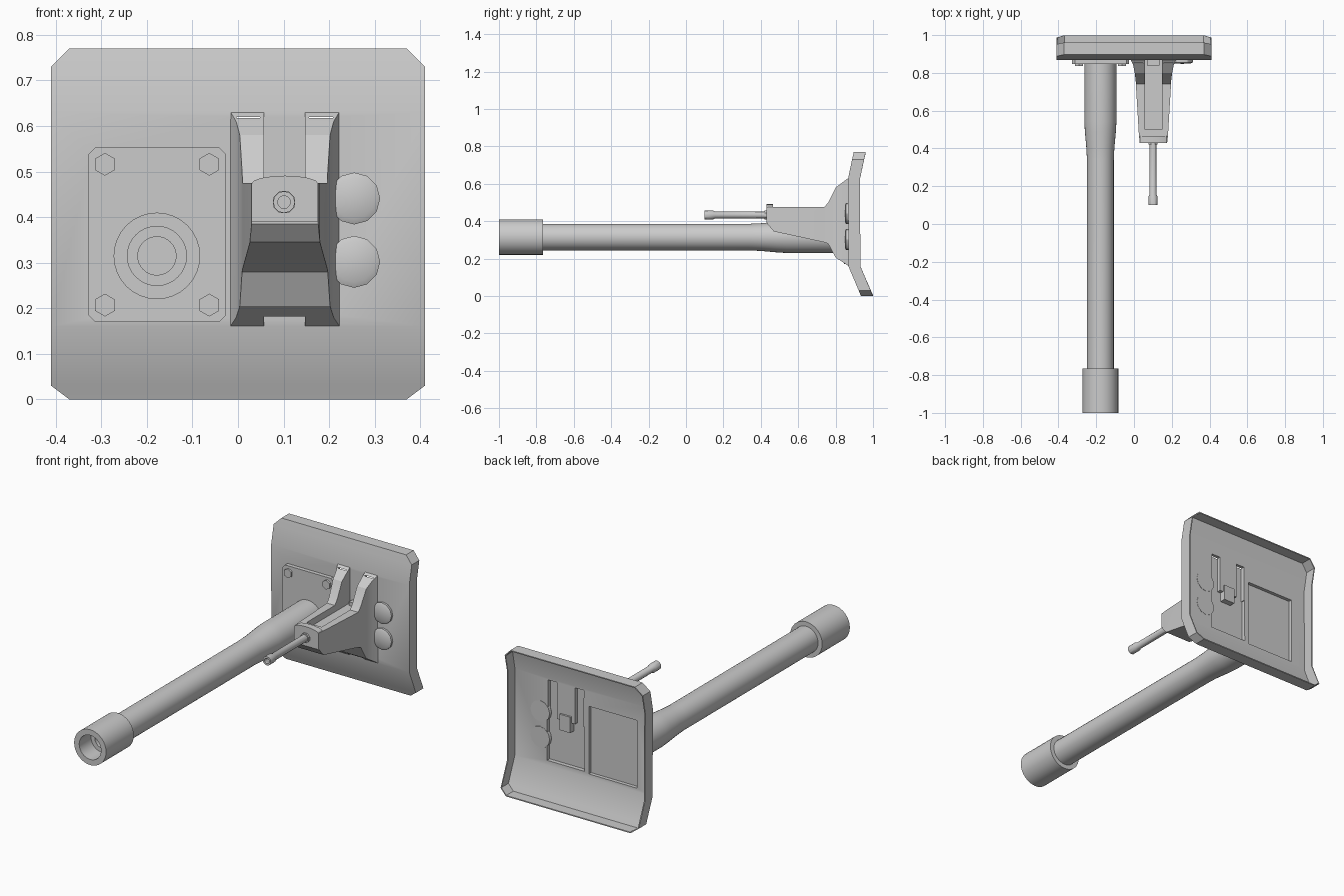
import bpy, bmesh, math

if "Cube" in bpy.data.objects:
    bpy.data.objects.remove(bpy.data.objects["Cube"])

grey = bpy.data.materials.new("plain grey")
grey.diffuse_color = (0.6, 0.6, 0.6, 1)
grey.use_nodes = True
grey.node_tree.nodes["Principled BSDF"].inputs["Base Color"].default_value = grey.diffuse_color


def finish(bm, name):
    bmesh.ops.remove_doubles(bm, verts=bm.verts, dist=0.0002)
    bmesh.ops.recalc_face_normals(bm, faces=bm.faces)
    me = bpy.data.meshes.new(name)
    bm.to_mesh(me)
    bm.free()
    me.materials.append(grey)
    ob = bpy.data.objects.new(name, me)
    bpy.context.collection.objects.link(ob)
    return ob


def activate(ob):
    bpy.ops.object.select_all(action='DESELECT')
    ob.select_set(True)
    bpy.context.view_layer.objects.active = ob


def smooth(ob, angle=30):
    activate(ob)
    bpy.ops.object.shade_smooth_by_angle(angle=math.radians(angle))
    return ob


def prism(name, outline, y0, y1):
    """Extrude an x/z outline from y0 to y1."""
    bm = bmesh.new()
    a = [bm.verts.new((x, y0, z)) for x, z in outline]
    b = [bm.verts.new((x, y1, z)) for x, z in outline]
    bm.faces.new(a)
    bm.faces.new(b[::-1])
    for i in range(len(a)):
        j = (i + 1) % len(a)
        bm.faces.new((a[i], b[i], b[j], a[j]))
    return finish(bm, name)


def box(name, x0, x1, y0, y1, z0, z1):
    return prism(name, [(x0, z0), (x1, z0), (x1, z1), (x0, z1)], y0, y1)


def ngon(x, z, r, n, turn=0.0):
    return [(x + r * math.cos(turn + math.tau * i / n),
             z + r * math.sin(turn + math.tau * i / n)) for i in range(n)]


def lathe(name, x, z, profile, n):
    """Turn an (r, y) profile around a line along y."""
    bm = bmesh.new()
    rings = [[bm.verts.new((px, y, pz)) for px, pz in ngon(x, z, max(r, 1e-6), n)]
             for r, y in profile]
    for a, b in zip(rings, rings[1:]):
        for i in range(n):
            j = (i + 1) % n
            bm.faces.new((a[i], a[j], b[j], b[i]))
    return smooth(finish(bm, name))


def cut(ob, cutters):
    for c in cutters:
        m = ob.modifiers.new("cut", 'BOOLEAN')
        m.operation = 'DIFFERENCE'
        m.solver = 'EXACT'
        m.object = c
        activate(ob)
        bpy.ops.object.modifier_apply(modifier=m.name)
        bpy.data.objects.remove(c)


# Openings behind the bracket: body and the two upright arms
def bracket_openings(y0):
    return [box("cutter", x0, x1, y0, 1.1, z0, z1) for x0, x1, z0, z1 in
            ((-0.008, 0.214, 0.187, 0.425), (-0.003, 0.048, 0.42, 0.62),
             (0.156, 0.209, 0.42, 0.62))]


# Back panel: bent sheet with chamfered corners and a rim folded backward
rows = [(0, .935, .37), (.03, .923, .41), (.16, .868, .41),
        (.63, .867, .41), (.73, .888, .41), (.77, .897, .37)]
bm = bmesh.new()
left = [bm.verts.new((-w, y, z)) for z, y, w in rows]
right = [bm.verts.new((w, y, z)) for z, y, w in rows]
for i in range(len(rows) - 1):
    bm.faces.new((left[i], right[i], right[i + 1], left[i + 1]))
rim = left + right[::-1]
back = [bm.verts.new((v.co.x, v.co.y + 0.064, v.co.z)) for v in rim]
for i in range(len(rim)):
    j = (i + 1) % len(rim)
    bm.faces.new((rim[i], rim[j], back[j], back[i]))
panel = finish(bm, "back_panel")
sol = panel.modifiers.new("thickness", 'SOLIDIFY')
sol.thickness = 0.006
sol.offset = -1
activate(panel)
bpy.ops.object.modifier_apply(modifier=sol.name)
cut(panel, bracket_openings(0.8) + [box("cutter", -.32, -.034, .8, 1.1, .18, .543)])
smooth(panel, 25)

# Mounting plate, hollow from behind, with four hex bolts
c = 0.015
x0, x1, z0, z1 = -.328, -.026, .17, .553
mount = prism("mounting_plate", [(x0 + c, z0), (x1 - c, z0), (x1, z0 + c), (x1, z1 - c),
                                 (x1 - c, z1), (x0 + c, z1), (x0, z1 - c), (x0, z0 + c)],
              .846, .8685)
cut(mount, [box("cutter", -.32, -.034, .853, 1.0, .18, .543)])
for bx in (-.292, -.063):
    for bz in (.207, .516):
        prism("hex_bolt", ngon(bx, bz, .025, 6, math.pi / 6), .836, .848)

# Long tube with swollen root, end collar and stepped bore
lathe("long_tube", -.178, .315,
      [(0, -.6), (.042, -.6), (.042, -.9), (.065, -.9), (.065, -1), (.095, -1),
       (.095, -.765), (.071, -.765), (.071, .34), (.074, .40), (.082, .49), (.085, .54),
       (.085, .849), (0, .849)], 32)

# Bracket: stations along y giving underside, top and half width
stations = [(.435, .385, .475, .073), (.47, .345, .475, .077), (.74, .287, .475, .093),
            (.76, .28, .50, .094), (.80, .205, .58, .099), (.84, .18, .61, .107),
            (.8695, .16, .632, .12)]
cx = 0.103
bm = bmesh.new()
rings = [[bm.verts.new(p) for p in ((cx - w, y, b), (cx + w, y, b),
                                    (cx + w, y, t), (cx - w, y, t))]
         for y, b, t, w in stations]
for a, b in zip(rings, rings[1:]):
    for i in range(4):
        j = (i + 1) % 4
        bm.faces.new((a[i], a[j], b[j], b[i]))
bm.faces.new(rings[0])
bm.faces.new(rings[-1][::-1])
bracket = finish(bm, "bracket")
# Top channel, bottom notch and shallow hollow at the back
cut(bracket, [box("cutter", .057, .147, .50, 1.0, .44, .8),
              box("cutter", .057, .147, .78, 1.0, .1, .182)] + bracket_openings(.85))
smooth(bracket, 25)

# Arched lip on the bracket nose
arch = [(.03, .39), (.176, .39), (.176, .474)] + [
    (cx + .073 * math.cos(math.pi * i / 8), .474 + .017 * math.sin(math.pi * i / 8))
    for i in range(1, 8)] + [(.03, .474)]
smooth(prism("bracket_lip", arch, .43, .465))

# Slim rod with flared hollow tip and an octagonal nut at its root
lathe("slim_rod", .101, .433,
      [(0, .16), (.014, .16), (.014, .10), (.024, .10), (.024, .145), (.019, .155),
       (.019, .45), (0, .45)], 12)
prism("rod_nut", ngon(.101, .433, .026, 8, math.pi / 8), .42, .44)
box("back_nut", .07, .135, .84, .882, .375, .46)

# Two low round knobs beside the bracket
for kz in (.302, .441):
    lathe("round_knob", .255, kz,
          [(0, .848), (.045, .850), (.057, .856), (.057, .8735), (0, .8735)], 12)
